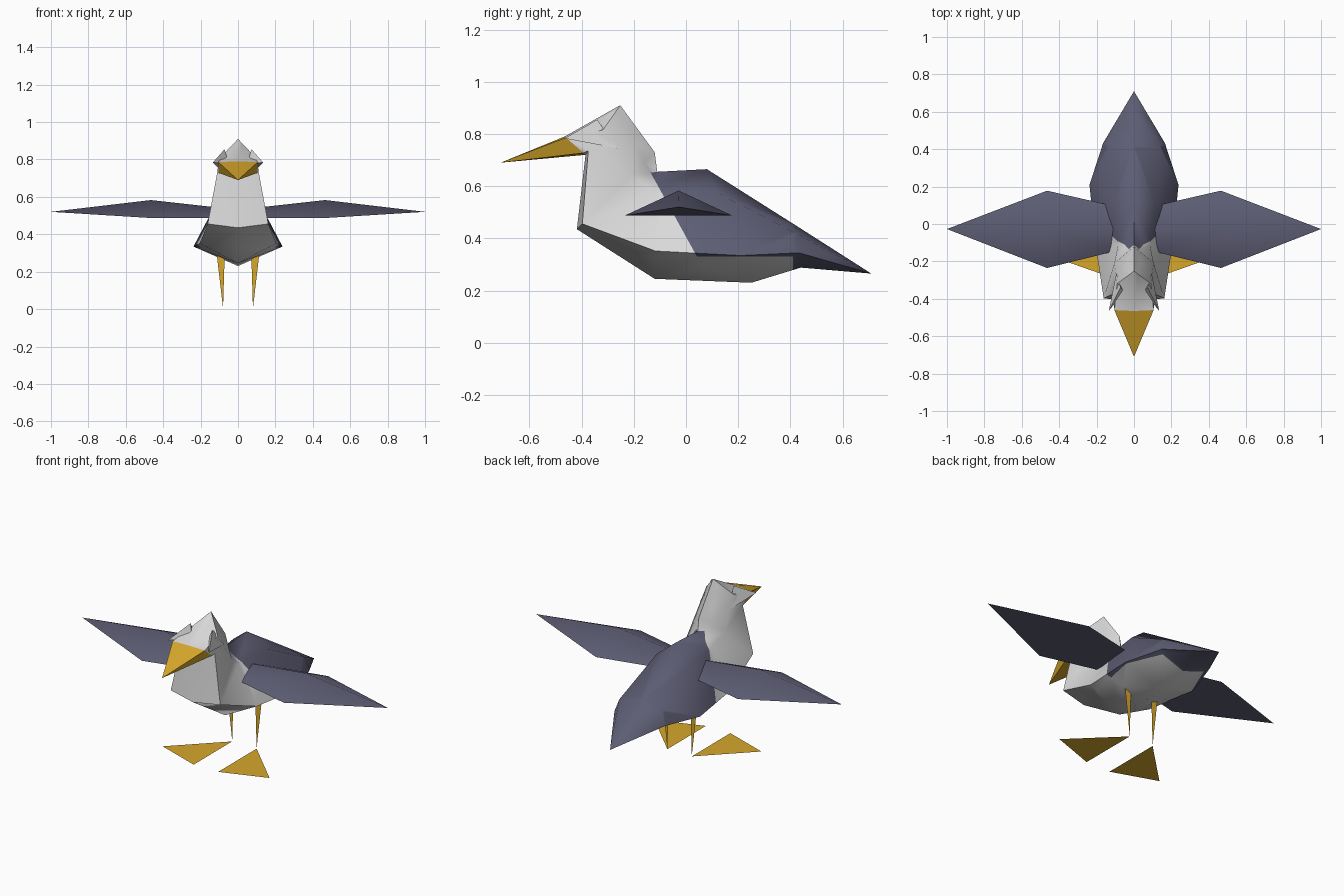
import bpy, bmesh, math
from mathutils import Vector

cube = bpy.data.objects.get("Cube")
if cube:
    bpy.data.objects.remove(cube, do_unlink=True)


def material(name, rgb):
    m = bpy.data.materials.new(name)
    m.use_nodes = True
    color = (*rgb, 1.0)
    m.diffuse_color = color
    bsdf = m.node_tree.nodes["Principled BSDF"]
    bsdf.inputs["Base Color"].default_value = color
    bsdf.inputs["Roughness"].default_value = 0.8
    return m


WHITE = material("white_feathers", (0.70, 0.70, 0.70))
SLATE = material("slate_feathers", (0.11, 0.11, 0.175))
YELLOW = material("yellow_beak_and_feet", (0.68, 0.39, 0.025))


def finish(name, bm, mats, angle=60):
    """Turn a bmesh into a smooth shaded object."""
    me = bpy.data.meshes.new(name)
    bm.to_mesh(me)
    bm.free()
    for m in mats:
        me.materials.append(m)
    ob = bpy.data.objects.new(name, me)
    bpy.context.collection.objects.link(ob)
    bpy.ops.object.select_all(action='DESELECT')
    ob.select_set(True)
    bpy.context.view_layer.objects.active = ob
    bpy.ops.object.shade_smooth_by_angle(angle=math.radians(angle))
    return ob


def loft(rings, cap_start=True, cap_end=True):
    """Skin a list of point rings; a ring of one point is a tip."""
    bm = bmesh.new()
    loops = [[bm.verts.new(p) for p in ring] for ring in rings]
    for a, b in zip(loops, loops[1:]):
        n = max(len(a), len(b))
        for i in range(n):
            j = (i + 1) % n
            if len(a) == 1:
                bm.faces.new((a[0], b[j], b[i]))
            elif len(b) == 1:
                bm.faces.new((a[i], a[j], b[0]))
            else:
                bm.faces.new((a[i], a[j], b[j], b[i]))
    for loop, cap in ((loops[0], cap_start), (loops[-1], cap_end)):
        if cap and len(loop) > 2:
            bm.faces.new(loop)
    bmesh.ops.recalc_face_normals(bm, faces=bm.faces[:])
    return bm


def section(top, bottom, upper, lower):
    """Six sided ring from a top and bottom (y, z), and (fraction, half width) pairs."""
    t, b = Vector((0, *top)), Vector((0, *bottom))
    up, lo = t.lerp(b, upper[0]), t.lerp(b, lower[0])
    wu, wl = Vector((upper[1], 0, 0)), Vector((lower[1], 0, 0))
    return [t, up + wu, lo + wl, b, lo - wl, up - wu]


# Body, neck and head as one skin from tail to face
face_ring = section((-0.465, 0.79), (-0.385, 0.72), (0.06, 0.105), (0.9, 0.10))
body = loft([
    [Vector((0, 0.71, 0.265))],
    section((0.42, 0.45), (0.44, 0.288), (0.2, 0.14), (0.65, 0.165)),
    section((0.08, 0.665), (0.25, 0.23), (0.2, 0.11), (0.76, 0.238)),
    section((-0.11, 0.655), (-0.12, 0.245), (0.2, 0.085), (0.74, 0.205)),
    section((-0.12, 0.73), (-0.418, 0.435), (0.3, 0.105), (0.93, 0.162)),
    section((-0.252, 0.91), (-0.385, 0.72), (0.5, 0.09), (0.92, 0.11)),
    face_ring,
])
bmesh.ops.triangulate(body, faces=body.faces[:])

# Cut the plumage border, then colour the back and tail
shoulder = Vector((0, -0.14, 0.66))
slope = Vector((0, 0.29, 0.16))
cuts = [(shoulder, slope), (Vector((0, 0, 0.33)), Vector((0, 0, 1))),
        (Vector((0, 0.41, 0)), Vector((0, 1, 0)))]
for co, no in cuts:
    bmesh.ops.bisect_plane(body, geom=body.verts[:] + body.edges[:] + body.faces[:],
                           plane_co=co, plane_no=no)
for f in body.faces:
    c = f.calc_center_median()
    on_back = (c - shoulder).dot(slope) > 0 and c.z < 0.68
    f.material_index = int(on_back and (c.z > 0.33 or c.y > 0.41))
finish("body", body, [WHITE, SLATE])

# Beak
finish("beak", loft([face_ring, [Vector((0, -0.71, 0.69))]]), [YELLOW], 50)

for side, s in (("left", 1), ("right", -1)):
    # Wing: triangular section, flat underneath
    def wing_section(x, y0, y1, z0, z1):
        return [Vector((s * x, y0, z0)), Vector((s * x, (y0 + y1) / 2, z1)),
                Vector((s * x, y1, z0))]
    finish(side + "_wing", loft([
        wing_section(0.08, -0.14, 0.09, 0.488, 0.54),
        wing_section(0.465, -0.235, 0.178, 0.487, 0.583),
        [Vector((s * 1.0, -0.027, 0.52))],
    ]), [SLATE])

    # Cheek tuft
    bm = loft([[Vector((s * 0.05, -0.36, 0.78))],
               [Vector((s * 0.072, -0.34, 0.855)), Vector((s * 0.095, -0.265, 0.745)),
                Vector((s * 0.135, -0.465, 0.783))]])
    finish(side + "_cheek_tuft", bm, [WHITE], 20)

    # Flat leg spike and flat webbed foot
    flat_parts = (
        ("leg", [(0.08, 0.06, 0.004), (0.118, 0.06, 0.33), (0.07, 0.06, 0.33)]),
        ("foot", [(0.08, 0.06, 0.0), (0.08, -0.30, 0.0), (0.35, -0.205, 0.0)]),
    )
    for part, pts in flat_parts:
        bm = bmesh.new()
        f = bm.faces.new([bm.verts.new((s * x, y, z)) for x, y, z in pts])
        f.normal_update()
        if f.normal.z < -0.5 or f.normal.y > 0.5:
            f.normal_flip()
        finish(f"{side}_{part}", bm, [YELLOW])
